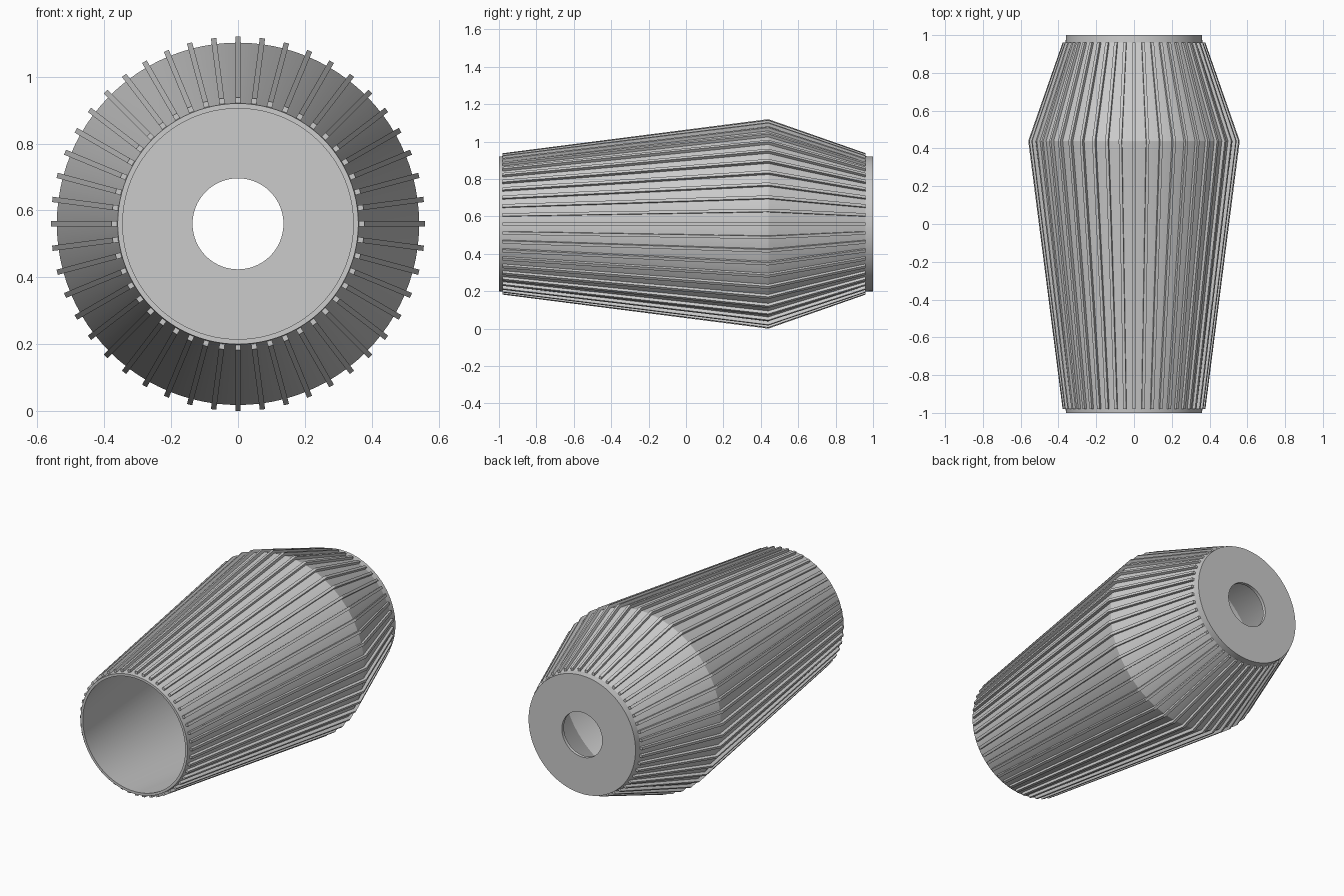
import bpy, bmesh, math
from mathutils import Matrix, Vector

cube = bpy.data.objects.get("Cube")
if cube:
    bpy.data.objects.remove(cube)

AXIS_Z = 0.56
RIBS = 48
SEGMENTS = 96

grey = bpy.data.materials.new("light grey")
grey.use_nodes = True
colour = (0.6, 0.6, 0.6, 1)
grey.diffuse_color = colour
grey.node_tree.nodes["Principled BSDF"].inputs["Base Color"].default_value = colour


def finish(bm, name, smooth):
    bmesh.ops.recalc_face_normals(bm, faces=bm.faces)
    mesh = bpy.data.meshes.new(name)
    bm.to_mesh(mesh)
    bm.free()
    mesh.materials.append(grey)
    obj = bpy.data.objects.new(name, mesh)
    obj.location.z = AXIS_Z
    bpy.context.collection.objects.link(obj)
    if smooth:
        bpy.ops.object.select_all(action='DESELECT')
        obj.select_set(True)
        bpy.context.view_layer.objects.active = obj
        bpy.ops.object.shade_smooth_by_angle(angle=math.radians(15))
    return obj


# Hollow shell: closed (y, radius) section turned around the y axis
section = [(-1, 0.345), (-1, 0.36), (-0.98, 0.362), (0.44, 0.542), (0.96, 0.362),
           (1, 0.36), (1, 0.136), (0.98, 0.136), (0.98, 0.345), (0.95, 0.347), (0.44, 0.525)]
bm = bmesh.new()
rings = []
for i in range(SEGMENTS):
    turn = Matrix.Rotation(math.tau * i / SEGMENTS, 3, 'Y')
    rings.append([bm.verts.new(turn @ Vector((0, y, r))) for y, r in section])
for i, ring in enumerate(rings):
    after = rings[(i + 1) % SEGMENTS]
    for j in range(len(section)):
        k = (j + 1) % len(section)
        bm.faces.new((ring[j], ring[k], after[k], after[j]))
finish(bm, "shade_shell", True)

# Raised ribs that follow the shell from end to end
rib_outline = [(-0.98, 0.352), (-0.98, 0.378), (0.44, 0.56),
               (0.96, 0.378), (0.96, 0.352), (0.44, 0.532)]
HALF = 0.008
bm = bmesh.new()
for i in range(RIBS):
    turn = Matrix.Rotation(math.tau * i / RIBS, 3, 'Y')
    left, right = [[bm.verts.new(turn @ Vector((x, y, r))) for y, r in rib_outline]
                   for x in (-HALF, HALF)]
    count = len(rib_outline)
    for j in range(count):
        k = (j + 1) % count
        bm.faces.new((left[j], left[k], right[k], right[j]))
    # Each side is two quads, split at the widest point
    for side in (left, right):
        bm.faces.new((side[0], side[1], side[2], side[5]))
        bm.faces.new((side[2], side[3], side[4], side[5]))
finish(bm, "shade_ribs", False)
